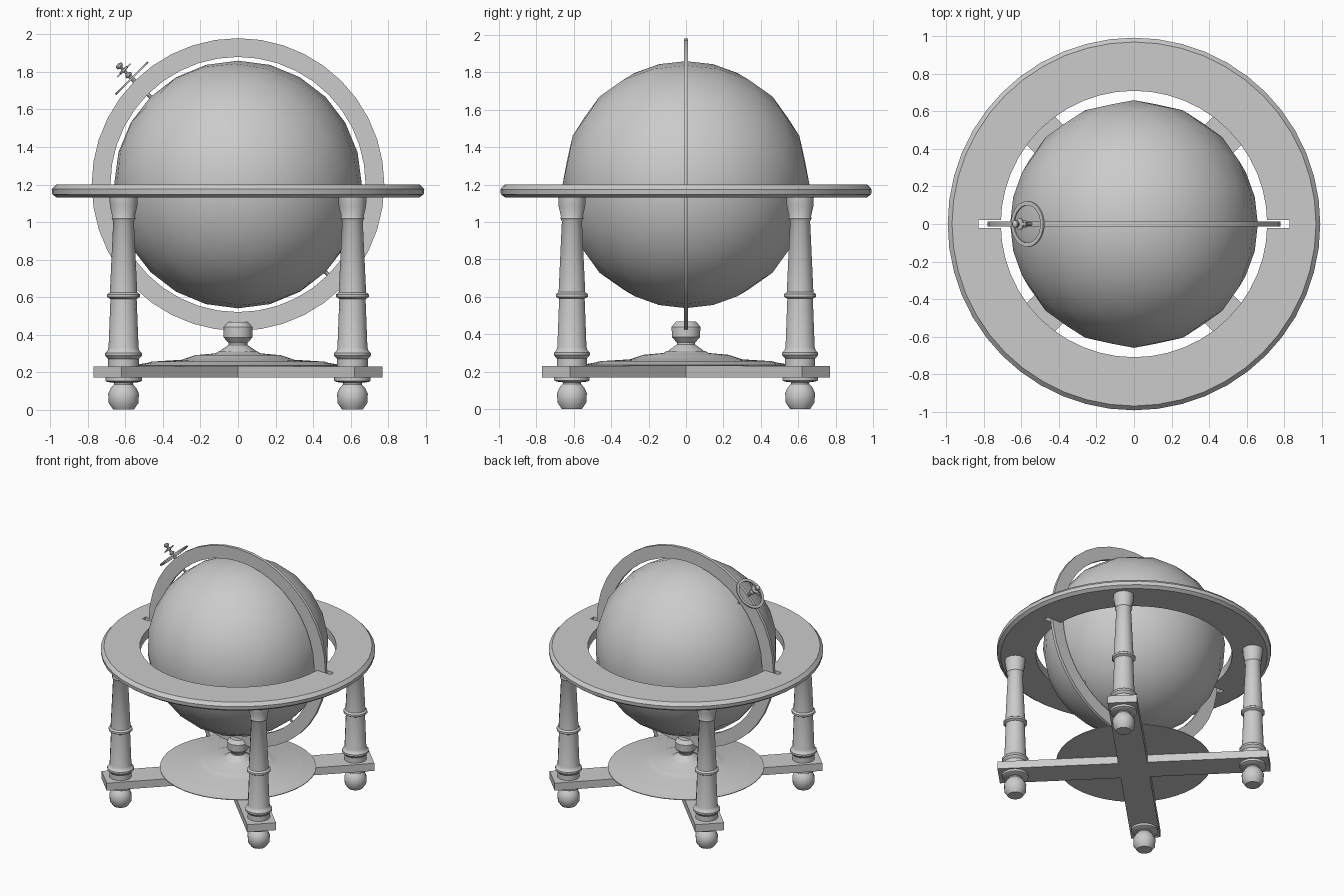
import bpy, bmesh, math
from mathutils import Matrix, Vector

if "Cube" in bpy.data.objects:
    bpy.data.objects.remove(bpy.data.objects["Cube"])


def finish(bm, name, angle=35):
    bmesh.ops.recalc_face_normals(bm, faces=bm.faces)
    me = bpy.data.meshes.new(name)
    bm.to_mesh(me)
    bm.free()
    ob = bpy.data.objects.new(name, me)
    bpy.context.collection.objects.link(ob)
    bpy.ops.object.select_all(action='DESELECT')
    ob.select_set(True)
    bpy.context.view_layer.objects.active = ob
    if angle:
        bpy.ops.object.shade_smooth_by_angle(angle=math.radians(angle))
    return ob


def lathe(name, profile, sides, matrix=Matrix(), closed=False, angle=35):
    """Spin (radius, height) points around z; closed makes a ring section."""
    bm = bmesh.new()
    rows = [[bm.verts.new((r * math.cos(2 * math.pi * i / sides),
                           r * math.sin(2 * math.pi * i / sides), z))
             for i in range(sides)] for r, z in profile]
    pairs = list(zip(rows, rows[1:]))
    if closed:
        pairs.append((rows[-1], rows[0]))
    else:
        bm.faces.new(rows[0])
        bm.faces.new(rows[-1])
    for a, b in pairs:
        for i in range(sides):
            j = (i + 1) % sides
            bm.faces.new((a[i], a[j], b[j], b[i]))
    bm.transform(matrix)
    return finish(bm, name, angle)


def box(name, size, matrix):
    bm = bmesh.new()
    bmesh.ops.create_cube(bm, size=1)
    bm.transform(matrix @ Matrix.Diagonal((*size, 1)))
    return finish(bm, name, 0)


centre = Matrix.Translation((0, 0, 1.2))
tilt = centre @ Matrix.Rotation(math.radians(-45), 4, 'Y')

# Globe, tilted 45 degrees
bm = bmesh.new()
bmesh.ops.create_uvsphere(bm, u_segments=20, v_segments=12, radius=0.66)
bm.transform(tilt)
finish(bm, "globe", 60)

# Axis pins joining globe and meridian
lathe("axis_pin", [(0.01, -0.70), (0.01, 0.70)], 8, tilt)

# Upright meridian ring
lathe("meridian_ring", [(0.68, -0.012), (0.78, -0.012), (0.78, 0.012), (0.68, 0.012)],
      40, centre @ Matrix.Rotation(math.pi / 2, 4, 'X'), closed=True)

# Horizon ring with two notches for the meridian
horizon = lathe("horizon_ring", [(0.71, 1.13), (0.965, 1.13), (0.99, 1.148), (0.993, 1.175),
                                 (0.97, 1.2), (0.71, 1.2)], 48, closed=True)
for s in (-1, 1):
    cutter = box("notch_cutter", (0.18, 0.04, 0.3), Matrix.Translation((s * 0.74, 0, 1.165)))
    cutter.hide_render = True
    cutter.hide_viewport = True
    mod = horizon.modifiers.new("notch", 'BOOLEAN')
    mod.object = cutter
    mod.operation = 'DIFFERENCE'
    mod.solver = 'EXACT'

# Hour ring and its pointer at the upper pole
lathe("hour_ring", [(0.10, 0.796), (0.122, 0.796), (0.122, 0.806), (0.10, 0.806)],
      28, tilt, closed=True)
lathe("pointer_spindle", [(0.012, 0.77), (0.012, 0.815), (0.02, 0.82), (0.02, 0.83), (0.009, 0.838),
                          (0.009, 0.853), (0.03, 0.856), (0.03, 0.866), (0.009, 0.87),
                          (0.009, 0.88), (0.02, 0.888), (0.02, 0.9), (0.008, 0.908)], 10, tilt)
box("hour_pointer", (0.1, 0.014, 0.008), tilt @ Matrix.Translation((0, 0, 0.861)))

# Crossed base beams, united into one solid
arms = [box("base_cross", (1.966, 0.212, 0.06),
            Matrix.Translation((0, 0, 0.2)) @ Matrix.Rotation(math.radians(a), 4, 'Z'))
        for a in (45, -45)]
arms[1].name = "cross_beam_helper"
arms[1].hide_render = True
arms[1].hide_viewport = True
mod = arms[0].modifiers.new("union", 'BOOLEAN')
mod.object = arms[1]
mod.operation = 'UNION'
mod.solver = 'EXACT'

# Central dish and knob carrying the meridian
lathe("centre_dish", [(0.565, 0.23), (0.565, 0.235), (0.48, 0.25), (0.46, 0.256), (0.30, 0.266),
                      (0.25, 0.283), (0.23, 0.29), (0.12, 0.3), (0.105, 0.31)], 40)
lathe("centre_knob", [(0.105, 0.305), (0.09, 0.318), (0.05, 0.345), (0.05, 0.355), (0.077, 0.385),
                      (0.079, 0.44), (0.055, 0.468)], 14)

# Turned pillars and feet at the four corners
pillar = [(0.082, 0.23), (0.082, 0.27), (0.09, 0.278), (0.098, 0.288), (0.098, 0.302), (0.085, 0.315),
          (0.08, 0.33), (0.07, 0.59), (0.087, 0.6), (0.087, 0.615), (0.073, 0.625),
          (0.055, 1.005), (0.064, 1.02), (0.06, 1.03), (0.073, 1.085), (0.075, 1.13)]
foot = [(0.055, 0), (0.079, 0.035), (0.082, 0.085), (0.068, 0.115), (0.05, 0.135), (0.05, 0.143),
        (0.085, 0.147), (0.097, 0.153), (0.097, 0.17)]
for sx in (-1, 1):
    for sy in (-1, 1):
        place = Matrix.Translation((sx * 0.61, sy * 0.61, 0))
        lathe("pillar", pillar, 14, place)
        lathe("foot", foot, 14, place)
